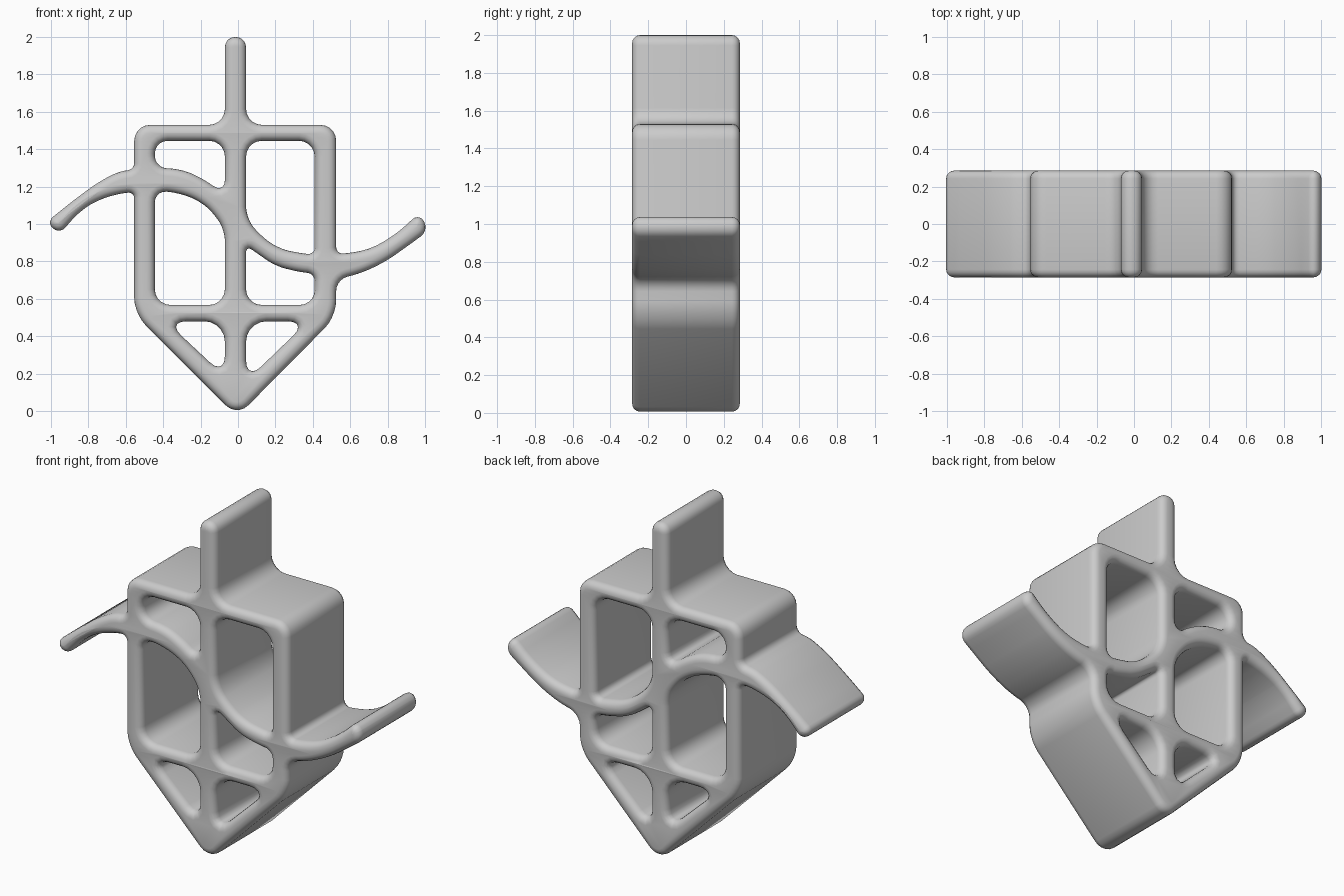
import bpy, bmesh, math
from mathutils import Vector
from mathutils.geometry import interpolate_bezier

cube = bpy.data.objects.get("Cube")
if cube:
    bpy.data.objects.remove(cube, do_unlink=True)

HALF_DEPTH = 0.285
EDGE = 0.042
# shared wall faces
LEFT, RIGHT = -0.445, 0.41            # inner faces of the side walls
OUT_L, OUT_R = -0.555, 0.525          # outer faces of the side walls
SPINE_L, SPINE_R = -0.07, 0.043       # faces of the central wall
TOP, ROOF = 1.445, 1.53               # top bar
SHELF, UNDER = 0.567, 0.48            # lower bar


def rounded(corners, size):
    """Replace every corner of a closed outline with a round arc."""
    pts = [Vector(c).to_3d() for c in corners]
    out = []
    for i, p in enumerate(pts):
        a, b = pts[i - 1] - p, pts[(i + 1) % len(pts)] - p
        d = min(size, 0.48 * a.length, 0.48 * b.length)
        a, b = a.normalized() * d, b.normalized() * d
        out += interpolate_bezier(p + a, p + a * 0.45, p + b * 0.45, p + b, 6)
    return out


def add_outline(curve, corners, size=0.085):
    pts = rounded(corners, size)
    spline = curve.splines.new('POLY')
    spline.points.add(len(pts) - 1)
    for sp, p in zip(spline.points, pts):
        sp.co = (p.x, p.y, 0, 1)
    spline.use_cyclic_u = True


# curved arms that sweep out of the side walls
right_arm = [(OUT_R, 0.705), (0.65, 0.733), (0.786, 0.797), (0.89, 0.87),
             (1.02, 0.965), (0.97, 1.06), (0.84, 0.94), (0.706, 0.866),
             (0.6, 0.845), (OUT_R, 0.84)]
left_arm = [(OUT_L, 1.29), (-0.63, 1.283), (-0.738, 1.23), (-0.87, 1.134),
            (-1.025, 1.01), (-0.955, 0.945), (-0.845, 1.07), (-0.738, 1.134),
            (-0.62, 1.165), (OUT_L, 1.17)]

# outer silhouette: pointed base, walls, arms and top post
silhouette = ([(-0.005, -0.03), (OUT_R, 0.505)] + right_arm
              + [(OUT_R, ROOF), (SPINE_R, ROOF), (SPINE_R, 2), (SPINE_L, 2),
                 (SPINE_L, ROOF), (OUT_L, ROOF)] + left_arm
              + [(OUT_L, 0.52)])

# openings between the bars and the wave
upper_left = [(LEFT, TOP), (SPINE_L, TOP), (SPINE_L, 1.16), (-0.2, 1.25),
              (-0.31, 1.295), (LEFT, 1.3)]
upper_right = [(SPINE_R, TOP), (RIGHT, TOP), (RIGHT, 0.835), (0.33, 0.845),
               (0.225, 0.866), (0.128, 0.93), (SPINE_R, 1.03)]
middle_left = [(LEFT, SHELF), (SPINE_L, SHELF), (SPINE_L, 0.96),
               (-0.123, 1.05), (-0.2, 1.12), (-0.31, 1.165), (LEFT, 1.18)]
middle_right = [(SPINE_R, SHELF), (RIGHT, SHELF), (RIGHT, 0.735),
                (0.33, 0.743), (0.2, 0.775), (0.107, 0.84), (SPINE_R, 0.885)]
base_left = [(-0.385, UNDER), (SPINE_L, UNDER), (SPINE_L, 0.185)]
base_right = [(0.375, UNDER), (SPINE_R, UNDER), (SPINE_R, 0.16)]

curve = bpy.data.curves.new("lattice_frame", 'CURVE')
curve.dimensions = '2D'
curve.fill_mode = 'BOTH'
curve.extrude = HALF_DEPTH - EDGE
curve.bevel_depth = EDGE
curve.bevel_resolution = 3
curve.offset = -EDGE
add_outline(curve, silhouette)
for hole in (upper_left, upper_right, middle_left, middle_right):
    add_outline(curve, hole)
for hole in (base_left, base_right):
    add_outline(curve, hole, 0.11)

# turn the profile upright and make it a mesh
frame = bpy.data.objects.new("lattice_frame", curve)
bpy.context.collection.objects.link(frame)
frame.rotation_euler.x = math.pi / 2
bpy.ops.object.select_all(action='DESELECT')
frame.select_set(True)
bpy.context.view_layer.objects.active = frame
bpy.ops.object.convert(target='MESH')
bpy.ops.object.transform_apply(location=False, rotation=True, scale=False)

bm = bmesh.new()
bm.from_mesh(frame.data)
bmesh.ops.remove_doubles(bm, verts=bm.verts, dist=0.0005)
bmesh.ops.recalc_face_normals(bm, faces=bm.faces)
bm.to_mesh(frame.data)
bm.free()
bpy.ops.object.shade_smooth_by_angle(angle=math.radians(40))

# single plain colour
grey = bpy.data.materials.new("plain_grey")
grey.use_nodes = True
colour = (0.6, 0.6, 0.6, 1)
grey.diffuse_color = colour
grey.node_tree.nodes["Principled BSDF"].inputs["Base Color"].default_value = colour
frame.data.materials.clear()
frame.data.materials.append(grey)
